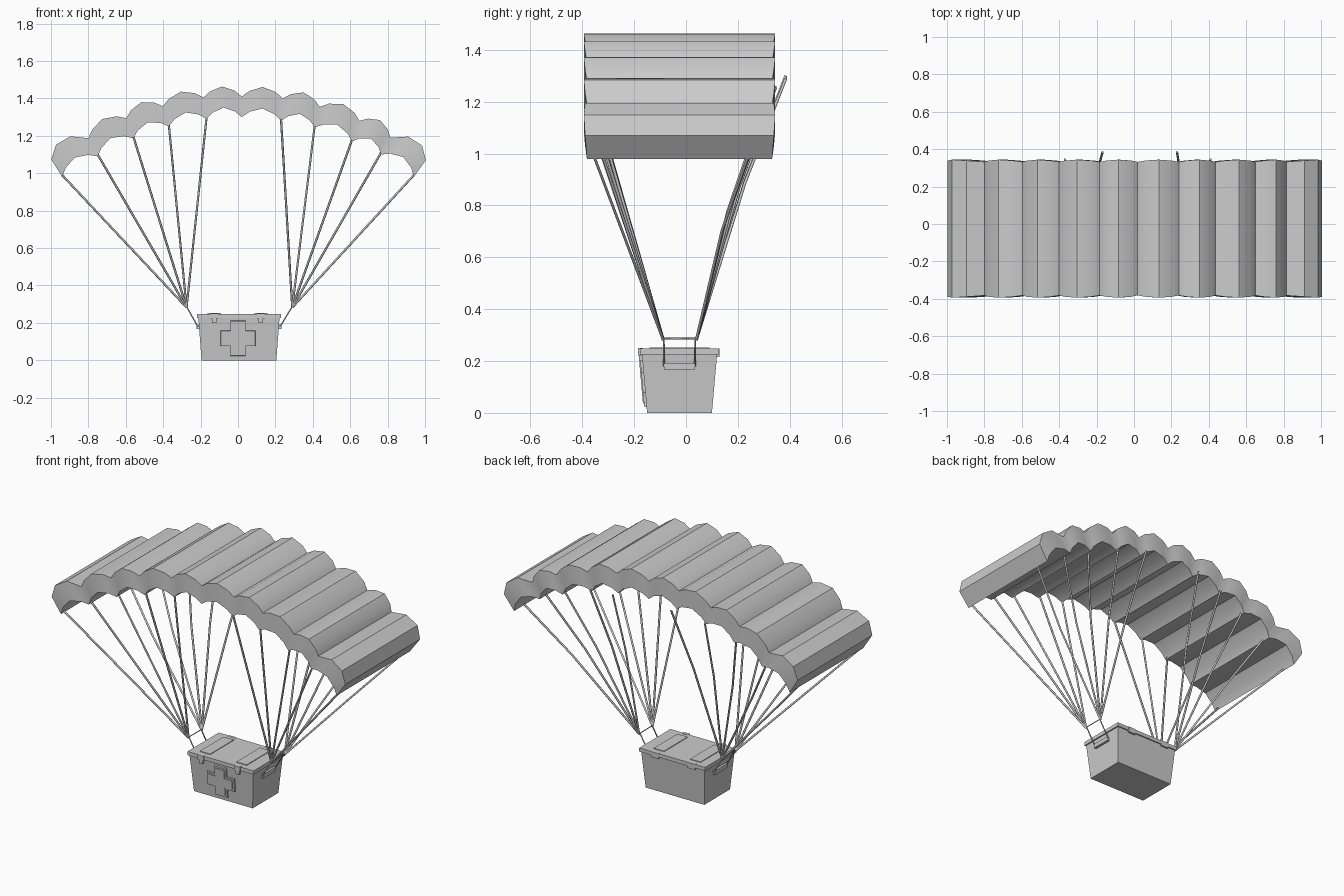
import bpy, bmesh
from mathutils import Vector

if "Cube" in bpy.data.objects:
    bpy.data.objects.remove(bpy.data.objects["Cube"])

YC = -0.025   # depth centre of canopy and box
XC = 0.005


def finish(name, bm, angle=None):
    bmesh.ops.remove_doubles(bm, verts=bm.verts, dist=0.0005)
    bmesh.ops.recalc_face_normals(bm, faces=bm.faces)
    me = bpy.data.meshes.new(name)
    bm.to_mesh(me)
    bm.free()
    ob = bpy.data.objects.new(name, me)
    bpy.context.collection.objects.link(ob)
    if angle:
        bpy.ops.object.select_all(action='DESELECT')
        ob.select_set(True)
        bpy.context.view_layer.objects.active = ob
        bpy.ops.object.shade_smooth_by_angle(angle=angle)
    return ob


def loft_box(name, z0, z1, h0, h1):
    """Tapered box: half sizes h0 at z0 and h1 at z1."""
    bm = bmesh.new()
    rings = [[bm.verts.new((XC + sx * h[0], YC + sy * h[1], z))
              for sx, sy in ((-1, -1), (1, -1), (1, 1), (-1, 1))]
             for z, h in ((z0, h0), (z1, h1))]
    bm.faces.new(rings[0])
    bm.faces.new(rings[1])
    for i in range(4):
        j = (i + 1) % 4
        bm.faces.new((rings[0][i], rings[0][j], rings[1][j], rings[1][i]))
    return finish(name, bm)


def box(name, lo, hi):
    bm = bmesh.new()
    bmesh.ops.create_cube(bm, size=1)
    for v in bm.verts:
        v.co = [lo[k] + (v.co[k] + 0.5) * (hi[k] - lo[k]) for k in range(3)]
    return finish(name, bm)


def cord(name, paths, radius):
    cu = bpy.data.curves.new(name, 'CURVE')
    cu.dimensions = '3D'
    cu.bevel_depth = radius
    cu.bevel_resolution = 1
    cu.use_fill_caps = True
    for pts in paths:
        sp = cu.splines.new('POLY')
        sp.points.add(len(pts) - 1)
        for p, co in zip(sp.points, pts):
            p.co = (*co, 1)
    ob = bpy.data.objects.new(name, cu)
    bpy.context.collection.objects.link(ob)
    return ob


# Canopy: scalloped upper and lower skins, ten cells
upper = [(-.94, .98), (-.80, 1.187), (-.597, 1.295), (-.402, 1.358), (-.185, 1.405), (.02, 1.41),
         (.24, 1.40), (.437, 1.355), (.65, 1.28), (.815, 1.19), (.94, .98)]
lower = [(-.94, .98), (-.75, 1.09), (-.56, 1.187), (-.37, 1.25), (-.168, 1.29), (.02, 1.30),
         (.23, 1.28), (.41, 1.245), (.61, 1.17), (.765, 1.10), (.94, .98)]
BULGE = (.032, .056, .032)


def scallop(knots, first=BULGE):
    pts = []
    n = len(knots) - 1
    for i in range(n):
        a, b = Vector(knots[i]), Vector(knots[i + 1])
        d = (b - a).normalized()
        nor = Vector((-d.y, d.x))
        hs = first if i == 0 else first[::-1] if i == n - 1 else BULGE
        pts.append(a)
        pts += [a.lerp(b, t) + nor * h for t, h in zip((.18, .5, .82), hs)]
    return pts + [Vector(knots[-1])]


up, low = scallop(upper, (.101, .124, .085)), scallop(lower)
bm = bmesh.new()
cols = []
for i, (u, l) in enumerate(zip(up, low)):
    half = (.357, .364, .369, .364)[i % 4]
    cols.append([bm.verts.new((p.x, YC + s * half, p.y))
                 for s, p in ((-1, u), (1, u), (1, l), (-1, l))])
for a, b in zip(cols, cols[1:]):
    for k in range(4):
        m = (k + 1) % 4
        bm.faces.new((a[k], a[m], b[m], b[k]))
finish("canopy", bm, 0.5)

# Suspension lines from the lower seams to four gathering points
front_end = (-.355, -.36, -.365, -.37, -.378)
rear_end = (.24, .275, .31, .345, .385)
lines = []
for i, (x, z) in enumerate(lower):
    if i == 5:
        continue
    k = min(i, 10 - i)
    kx = -.275 if i < 5 else .29
    for ky, ey, bow in ((-.088, front_end[k], 0), (.04, rear_end[k], -.02)):
        a, b = Vector((kx, ky, .282)), Vector((x, ey, z + .01))
        mid = a.lerp(b, .6) + Vector((0, bow, 0))
        lines.append([a, mid, b])
cord("suspension_lines", lines, .006)

# Side handles and wire hangers
for side, kx, wx in (("left", -.275, -.215), ("right", .29, .225)):
    cord(side + "_hanger",
         [[(wx, -.085, .18), (kx, -.085, .287), (kx, .035, .287), (wx, .035, .18)]], .004)
    box(side + "_handle_plate", (wx - .008, -.085, .167), (wx + .008, .035, .192))

# Supply box with lid
loft_box("box_body", 0, .227, (.2, .125), (.217, .145))
loft_box("box_lid", .225, .248, (.225, .152), (.225, .152))

# Lid straps, front latches and rear hinges
for side, x in (("left", -.127), ("right", .122)):
    box(side + "_strap", (x - .035, -.14, .245), (x + .035, .09, .252))
    box(side + "_latch", (x - .02, -.185, .222), (x + .02, -.165, .25))
    box(side + "_latch_tongue", (x - .012, -.182, .2), (x + .012, -.16, .225))
    box(side + "_hinge", (x - .025, .115, .215), (x + .025, .13, .249))


# Raised cross on the sloping front
def cross(name, reach, arm, out):
    q = [(arm, reach), (arm, arm), (reach, arm)]
    outline = []
    for sx, sz in ((1, 1), (1, -1), (-1, -1), (-1, 1)):
        part = [(sx * a, sz * b) for a, b in q]
        outline += part if sx * sz > 0 else part[::-1]
    bm = bmesh.new()
    front, back = [], []
    for x, dz in outline:
        z = .117 + dz
        face_y = -.15 - .02 * z / .227
        front.append(bm.verts.new((x, face_y - out, z)))
        back.append(bm.verts.new((x * 1.04, face_y + .005, .117 + dz * 1.04)))
    bm.faces.new(front)
    bm.faces.new(back)
    for i in range(12):
        j = (i + 1) % 12
        bm.faces.new((front[i], front[j], back[j], back[i]))
    return finish(name, bm)


cross("cross_base", .092, .04, .009)
cross("cross_inset", .08, .029, .013)
